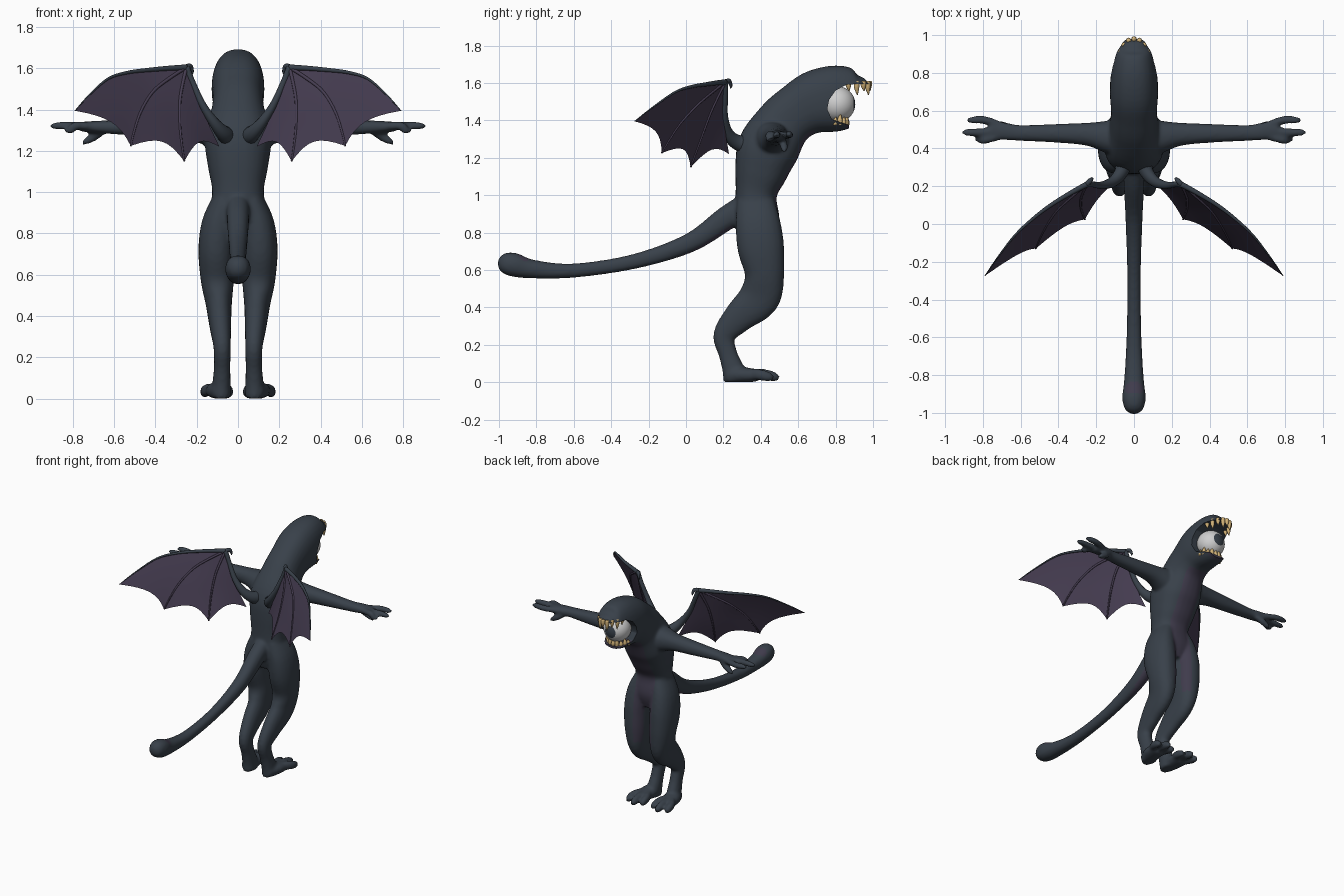
import bpy, bmesh, math
from mathutils import Vector, Matrix

cube = bpy.data.objects.get("Cube")
if cube:
    bpy.data.objects.remove(cube, do_unlink=True)


def material(name, rgb):
    m = bpy.data.materials.new(name)
    m.use_nodes = True
    m.diffuse_color = (*rgb, 1)
    node = next(n for n in m.node_tree.nodes if n.type == 'BSDF_PRINCIPLED')
    node.inputs["Base Color"].default_value = (*rgb, 1)
    node.inputs["Roughness"].default_value = 0.7
    return m


SLATE = material("slate skin", (0.040, 0.052, 0.068))
PLUM = material("plum belly", (0.050, 0.044, 0.072))
MEMBRANE = material("wing purple", (0.060, 0.046, 0.082))
IVORY = material("tooth ivory", (0.62, 0.43, 0.18))
WHITE = material("eye white", (0.62, 0.62, 0.62))
X, Y = Vector((1, 0, 0)), Vector((0, 1, 0))


def make(name, bm, *mats, smooth=True):
    me = bpy.data.meshes.new(name)
    bm.to_mesh(me)
    bm.free()
    ob = bpy.data.objects.new(name, me)
    bpy.context.collection.objects.link(ob)
    for m in mats:
        me.materials.append(m)
    for p in me.polygons:
        p.use_smooth = smooth
    return ob


def resample(pts, steps=5):
    """Catmull-Rom curve through points of any dimension."""
    pts = [Vector(p) for p in pts]
    out = []
    for i in range(len(pts) - 1):
        a, b, c, d = pts[max(i - 1, 0)], pts[i], pts[i + 1], pts[min(i + 2, len(pts) - 1)]
        for k in range(steps):
            t = k / steps
            out.append(0.5 * (2 * b + (c - a) * t + (2 * a - 5 * b + 4 * c - d) * t * t
                              + (3 * b - a - 3 * c + d) * t ** 3))
    return out + [pts[-1]]


def loft(bm, pts, side=X, sign=1, n=20, power=0.9):
    """Closed tube through (x, y, z, side radius, depth radius)."""
    pts = resample(pts)
    centres = [Vector((sign * p[0], p[1], p[2])) for p in pts]
    rings = []
    for i, p in enumerate(pts):
        t = (centres[min(i + 1, len(pts) - 1)] - centres[max(i - 1, 0)]).normalized()
        u = (side - t * side.dot(t)).normalized()
        v = t.cross(u)
        ring = []
        for k in range(n):
            c, s = math.cos(math.tau * k / n), math.sin(math.tau * k / n)
            c, s = (math.copysign(abs(w) ** power, w) for w in (c, s))
            ring.append(bm.verts.new(centres[i] + u * c * p[3] + v * s * p[4]))
        rings.append(ring)
    faces = [bm.faces.new(rings[0][::-1]), bm.faces.new(rings[-1])]
    for a, b in zip(rings, rings[1:]):
        for k in range(n):
            j = (k + 1) % n
            faces.append(bm.faces.new((a[k], a[j], b[j], b[k])))
    bmesh.ops.recalc_face_normals(bm, faces=faces)


# Body: torso, head, tail and limbs, fused into one skin
bm = bmesh.new()
loft(bm, [(0, .38, .76, .10, .09), (0, .38, .86, .145, .12), (0, .375, 1.0, .125, .11),
          (0, .40, 1.12, .145, .14), (0, .44, 1.25, .16, .165), (0, .52, 1.38, .13, .15),
          (0, .60, 1.45, .122, .15), (0, .70, 1.50, .128, .17), (0, .82, 1.52, .12, .175),
          (0, .93, 1.535, .095, .14), (0, .985, 1.56, .065, .08), (0, 1.0, 1.57, .045, .05)], n=28, power=.85)
loft(bm, [(0, .36, .96, .06, .07), (0, .22, .88, .055, .065), (0, .02, .745, .045, .052),
          (0, -.28, .645, .036, .040), (0, -.60, .597, .040, .038), (0, -.82, .605, .052, .050),
          (0, -.92, .628, .062, .064), (0, -.98, .64, .048, .05), (0, -1.005, .645, .015, .015)])
for s in (1, -1):
    # Leg and foot
    loft(bm, [(.06, .37, .97, .06, .10), (.095, .385, .85, .08, .12), (.105, .40, .72, .087, .125),
              (.10, .42, .57, .08, .105), (.092, .39, .45, .062, .11), (.085, .285, .35, .052, .085),
              (.077, .205, .25, .042, .06), (.077, .225, .15, .040, .05),
              (.08, .255, .06, .045, .06), (.08, .26, .0, .045, .06)], X, s)
    loft(bm, [(.08, .22, .035, .04, .035), (.095, .30, .04, .058, .042), (.10, .38, .035, .06, .032)], X, s)
    for tx, ty in ((.045, .455), (.10, .485), (.16, .455)):
        loft(bm, [(.06 + tx * .35, .33, .045, .025, .03), (tx * .9 + .01, ty - .06, .04, .025, .03),
                  (tx, ty - .01, .027, .022, .025), (tx, ty + .01, .015, .012, .012)], X, s, 12)
    # Arm and hand
    loft(bm, [(0, .45, 1.29, .09, .11), (.12, .46, 1.305, .09, .09), (.24, .475, 1.315, .062, .06),
              (.40, .48, 1.315, .050, .048), (.60, .482, 1.315, .042, .034),
              (.68, .49, 1.317, .046, .030), (.76, .495, 1.317, .044, .024)], Y, s)
    for tip in ((.885, .55, 1.325), (.91, .485, 1.322), (.84, .445, 1.30)):
        ty = tip[1]
        loft(bm, [(.70, .49 + (ty - .49) * .5, 1.317, .02, .02), (.79, ty, 1.322, .022, .02),
                  (tip[0] - .03, ty, tip[2], .02, .018), (*tip, .009, .009)], Y, s, 12)
    loft(bm, [(.64, .50, 1.31, .02, .02), (.69, .52, 1.275, .022, .022),
              (.73, .525, 1.25, .02, .018), (.755, .525, 1.235, .008, .008)], Y, s, 12)
for v in bm.verts:
    v.co.z = max(v.co.z, 0)
rough = make("body_blockout", bm)

# Mouth opening, cut from the head
bm = bmesh.new()
profile = [(.755, 1.46), (.765, 1.51), (.80, 1.56), (.86, 1.592), (1.1, 1.60),
           (1.1, 1.2), (.88, 1.2), (.872, 1.375), (.78, 1.405)]
face = bm.faces.new([bm.verts.new((-.3, y, z)) for y, z in profile])
ext = bmesh.ops.extrude_face_region(bm, geom=[face])
bmesh.ops.translate(bm, vec=(.6, 0, 0), verts=[g for g in ext["geom"] if isinstance(g, bmesh.types.BMVert)])
bmesh.ops.recalc_face_normals(bm, faces=bm.faces)
cutter = make("mouth_cutter", bm, smooth=False)
cutter.hide_render = True
cutter.hide_set(True)

mod = rough.modifiers.new("fuse", 'REMESH')
mod.mode, mod.voxel_size, mod.use_smooth_shade = 'VOXEL', .01, True
mod = rough.modifiers.new("soften", 'SMOOTH')
mod.factor, mod.iterations = .5, 7
mod = rough.modifiers.new("mouth", 'BOOLEAN')
mod.operation, mod.object, mod.solver = 'DIFFERENCE', cutter, 'EXACT'
dg = bpy.context.evaluated_depsgraph_get()
skin = bpy.data.meshes.new_from_object(rough.evaluated_get(dg))
bpy.data.objects.remove(rough, do_unlink=True)
bpy.data.objects.remove(cutter, do_unlink=True)
body = bpy.data.objects.new("body", skin)
bpy.context.collection.objects.link(body)
skin.materials.clear()
for m in (SLATE, PLUM):
    skin.materials.append(m)
for p in skin.polygons:
    c = p.center
    belly = p.normal.y > .3 and abs(c.x) < .075 and .5 < c.z < 1.4
    p.material_index = 1 if belly else 0
bpy.context.view_layer.objects.active = body
body.select_set(True)
bpy.ops.object.shade_smooth_by_angle(angle=math.radians(50))
body.select_set(False)

# Single eye held between the jaws, pupil facing forward
bm = bmesh.new()
bmesh.ops.create_uvsphere(bm, u_segments=32, v_segments=20, radius=.095)
bm.transform(Matrix.Translation((0, .81, 1.487)) @ Matrix.Rotation(-math.pi / 2, 4, 'X'))
bm.normal_update()
for f in bm.faces:
    f.material_index = 1 if f.normal.y > .92 else 0
make("eye", bm, WHITE, SLATE)


# Teeth along each jaw
def teeth(name, count, rx, ry, y0, z, length, up):
    bm = bmesh.new()
    for i in range(count):
        a = math.pi * (i + .5) / count
        size = length * (1 if i % 2 else .72)
        root = Vector((rx * math.cos(a), y0 + ry * math.sin(a), z - up * .01))
        loft(bm, [(*root, .013, .013), (*(root + Vector((0, 0, up * size * .45))), .014, .014),
                  (*(root + Vector((0, .004, up * size))), .002, .002)], X, 1, 8, 1)
    make(name, bm, IVORY)


teeth("upper_teeth", 9, .082, .135, .845, 1.60, .075, -1)
teeth("lower_teeth", 9, .082, .075, .785, 1.385, .06, 1)

# Wings: three membrane panels between four ribs fanning from the wrist
wrist = (.25, .21, 1.605)
ribs = [resample([wrist, (.44, .10, 1.592), (.63, -.06, 1.55), (.79, -.275, 1.395)], 4),
        resample([wrist, (.40, .08, 1.50), (.48, -.04, 1.37), (.52, -.13, 1.225)], 4),
        resample([wrist, (.28, .14, 1.46), (.28, .08, 1.30), (.26, .025, 1.15)], 4),
        resample([wrist, (.20, .205, 1.48), (.15, .21, 1.35), (.09, .23, 1.22)], 4)]


def mirrored(ob):
    ob.modifiers.new("mirror", 'MIRROR').use_axis[0] = True


bm = bmesh.new()
cells = 8
for (r1, r2), sag in zip(zip(ribs, ribs[1:]), (.10, .14, .14)):
    grid = []
    for i, (a, b) in enumerate(zip(r1, r2)):
        t = i / (len(r1) - 1)
        row = []
        for k in range(cells + 1):
            u = k / cells
            p = a.lerp(b, u)
            p = p.lerp(Vector(wrist), sag * t * 4 * u * (1 - u))
            row.append(bm.verts.new(p))
        grid.append(row)
    for a, b in zip(grid, grid[1:]):
        for k in range(cells):
            bm.faces.new((a[k], a[k + 1], b[k + 1], b[k]))
bmesh.ops.remove_doubles(bm, verts=bm.verts, dist=.0005)
mirrored(make("wing_membranes", bm, MEMBRANE))

bm = bmesh.new()
for rib, r in zip(ribs[1:3], (.009, .009)):
    loft(bm, [(*p, r * (1 - .08 * i), r * (1 - .08 * i)) for i, p in enumerate(rib[::2])], X, 1, 8, 1)
mirrored(make("wing_ribs", bm, MEMBRANE))

bm = bmesh.new()
loft(bm, [(*p, .015 - .0022 * i, .015 - .0022 * i) for i, p in enumerate(ribs[0][::2])], Y, 1, 10, 1)
loft(bm, [(.05, .36, 1.27, .05, .05), (.065, .28, 1.28, .038, .042), (.11, .225, 1.33, .027, .03),
          (.17, .205, 1.42, .018, .02), (.22, .21, 1.53, .015, .015), (*wrist, .016, .016)], X, 1, 12, 1)
loft(bm, [(*wrist, .015, .015), (.232, .23, 1.61, .013, .013), (.222, .24, 1.585, .008, .008),
          (.222, .238, 1.57, .002, .002)], Y, 1, 8, 1)
mirrored(make("wing_arms", bm, SLATE))
